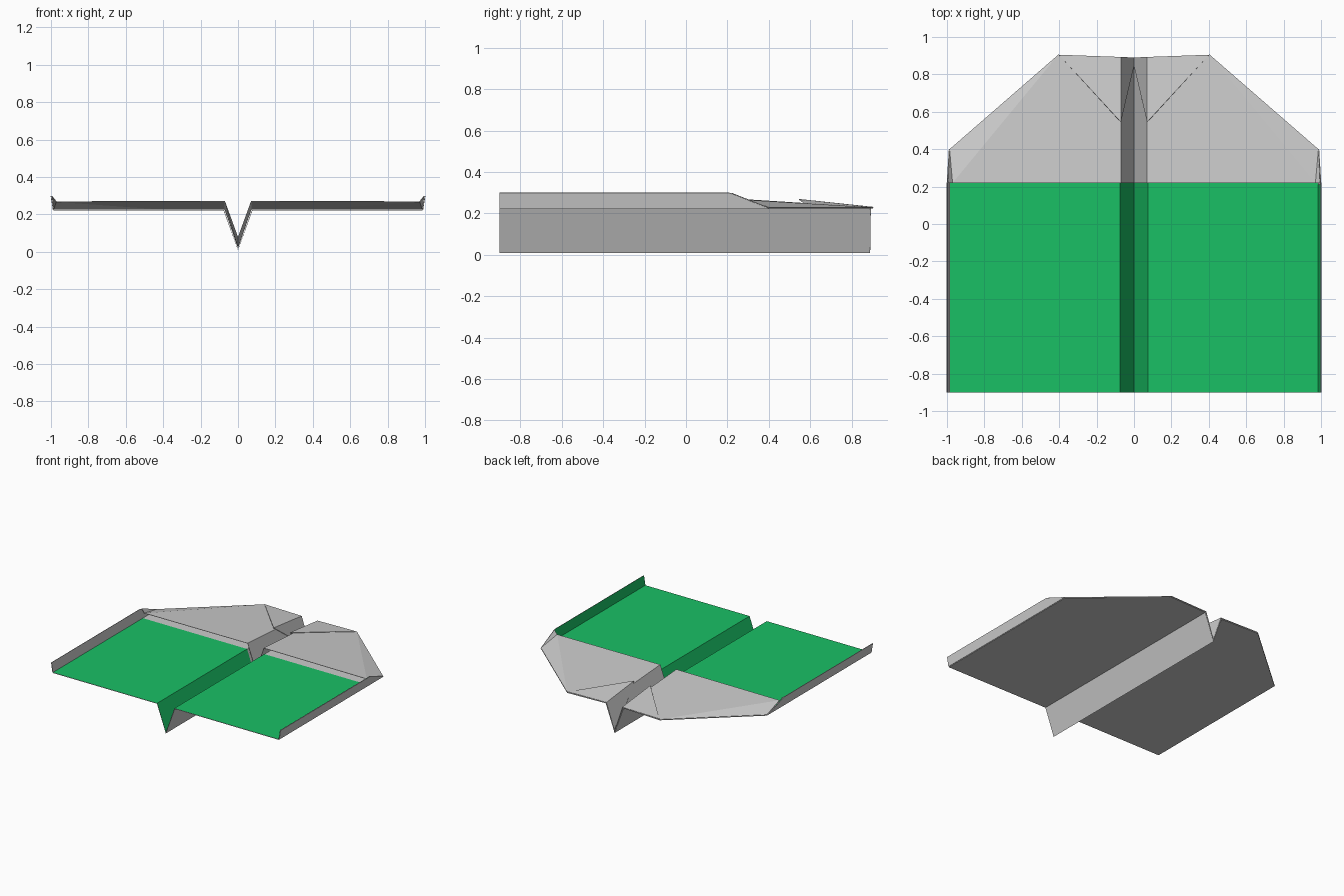
import bpy, bmesh

if "Cube" in bpy.data.objects:
    bpy.data.objects.remove(bpy.data.objects["Cube"])

green = bpy.data.materials.new("green_paper")
green.diffuse_color = (0.01, 0.53, 0.13, 1)
green.use_nodes = True
green.node_tree.nodes["Principled BSDF"].inputs["Base Color"].default_value = green.diffuse_color


def paper(name, faces, sides=(1, -1), thick=0.004, mat=None):
    """Folded sheet: faces of the right half, mirrored to the other side in x."""
    bm = bmesh.new()
    for s in sides:
        for pts in faces:
            vs = [bm.verts.new((x * s, y, z)) for x, y, z in pts]
            bm.faces.new(vs if s > 0 else vs[::-1])
    bmesh.ops.remove_doubles(bm, verts=bm.verts, dist=0.0005)
    me = bpy.data.meshes.new(name)
    bm.to_mesh(me)
    bm.free()
    ob = bpy.data.objects.new(name, me)
    bpy.context.collection.objects.link(ob)
    if mat:
        me.materials.append(mat)
    if thick:
        mod = ob.modifiers.new("thickness", 'SOLIDIFY')
        mod.thickness = thick
        mod.offset = -1
    return ob


BACK, MID = -0.9, 0.22
KX, WX, TX = 0.075, 0.986, 0.998      # keel top, wing edge, winglet tip
WZ, TZ = 0.225, 0.30                  # wing height, winglet height
KZ = 0.012                            # inner keel bottom


def strip(p, q, y0, y1):
    """Rectangle along y between two (x, z) profile points."""
    return [(p[0], y0, p[1]), (q[0], y0, q[1]), (q[0], y1, q[1]), (p[0], y1, p[1])]


# Bottom sheet: V keel, flat wings with cut front corners
keel = strip((0, KZ), (KX, WZ), BACK, 0.89)
wing = [(KX, BACK, WZ), (WX, BACK, WZ), (WX, 0.40, WZ),
        (0.405, 0.903, WZ), (KX, 0.89, WZ)]
paper("wing_sheet", [keel, wing])

# Winglets turned up along the wing edges
winglet = [(WX, BACK, WZ), (TX, BACK, TZ), (TX, 0.21, TZ), (WX, 0.40, WZ)]
paper("winglets", [winglet])

# Green inner side of the paper, just above the grey sheet
e = 0.0015
paper("green_inner_face",
      [strip((0, KZ + 0.004), (KX, WZ + e), BACK, MID),
       strip((KX, WZ + e), (WX - e, WZ + e), BACK, MID)],
      thick=0, mat=green)
paper("green_winglet_face", [strip((WX - e, WZ + e), (TX - e, TZ), BACK, 0.21)],
      sides=(1,), thick=0, mat=green)

# Folded-over front flap, lifted at its rear edge
A, B = (0.07, MID, 0.273), (0.97, MID, 0.270)
C, D, E = (WX, 0.40, 0.229), (0.405, 0.905, 0.229), (0.07, 0.893, 0.229)
keel_back, keel_front = (0, MID, 0.08), (0, 0.89, 0.022)
paper("front_flap", [[A, B, D, E], [B, C, D],
                     [keel_back, A, E, keel_front],
                     [B, (TX - 0.004, MID, TZ), C]], thick=0.003)

# Small nose fold lying on top of the flap
T = (0.07, 0.545, 0.270)
D2, E2 = (0.40, 0.903, 0.232), (0.069, 0.893, 0.232)
paper("nose_fold", [[T, D2, E2],
                    [T, E2, (0, 0.89, 0.03), (0, 0.844, 0.035)]], thick=0.003)
